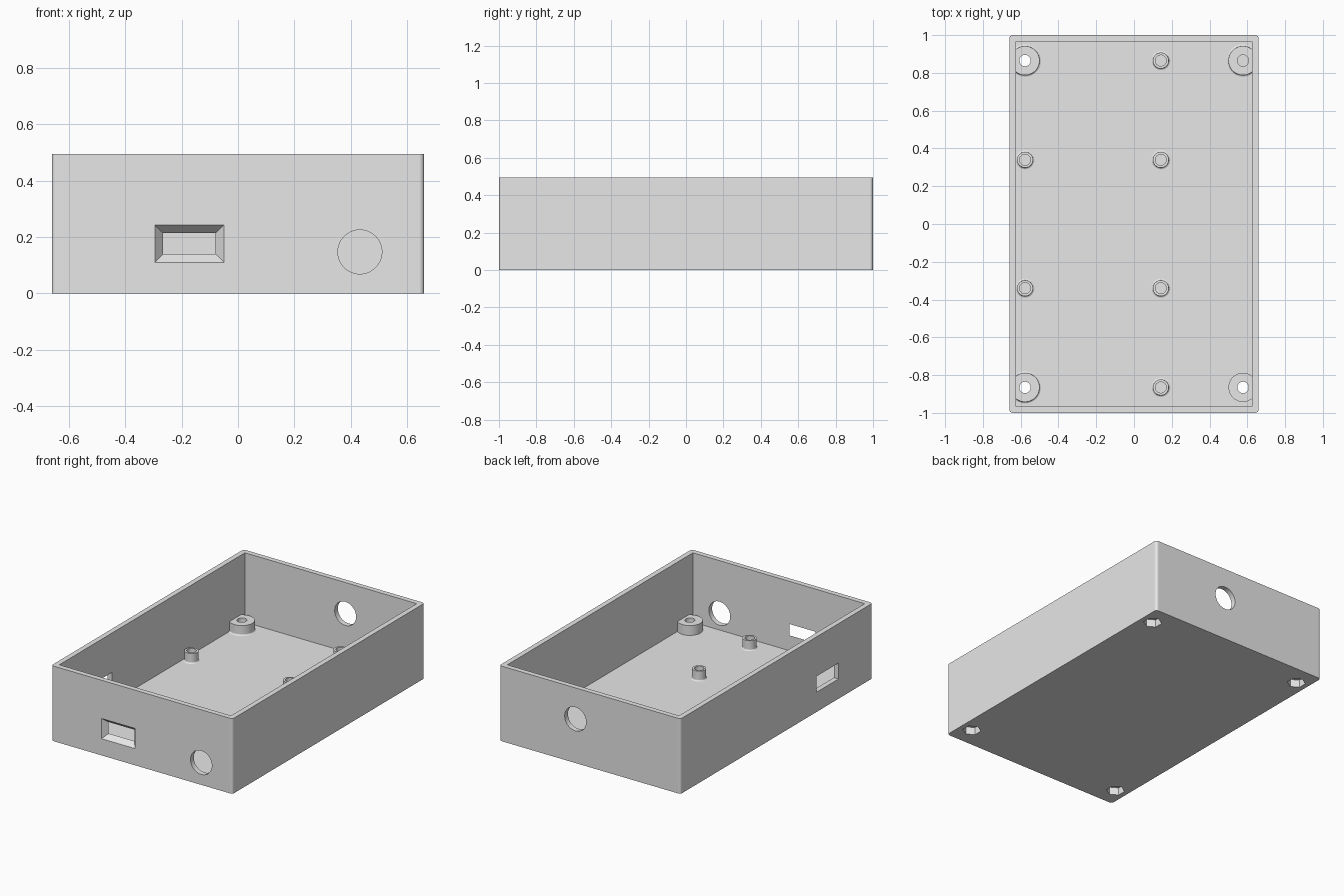
import bpy, bmesh, math
from mathutils import Matrix, Vector

HX, HY, H = 0.66, 1.0, 0.495      # outer half sizes and height
WALL, FLOOR, TOP = 0.034, 0.038, 0.103
SCREW_X, SCREW_Y = 0.577, 0.865

cube = bpy.data.objects.get("Cube")
if cube:
    bpy.data.objects.remove(cube, do_unlink=True)

grey = bpy.data.materials.new("plain_grey")
grey.use_nodes = True
grey.diffuse_color = (0.8, 0.8, 0.8, 1)
grey.node_tree.nodes["Principled BSDF"].inputs["Base Color"].default_value = (0.8, 0.8, 0.8, 1)


def make(name, bm):
    bmesh.ops.recalc_face_normals(bm, faces=bm.faces)
    mesh = bpy.data.meshes.new(name)
    bm.to_mesh(mesh)
    bm.free()
    mesh.materials.append(grey)
    obj = bpy.data.objects.new(name, mesh)
    bpy.context.scene.collection.objects.link(obj)
    return obj


def box(name, lo, hi, corner=0):
    bm = bmesh.new()
    lo, hi = Vector(lo), Vector(hi)
    size = hi - lo
    bmesh.ops.create_cube(bm, size=1, matrix=Matrix.Translation((lo + hi) / 2) @ Matrix.Diagonal((*size, 1)))
    if corner:
        upright = [e for e in bm.edges if abs(e.verts[0].co.z - e.verts[1].co.z) > 0.1]
        bmesh.ops.bevel(bm, geom=upright, offset=corner, segments=4, profile=0.5, affect='EDGES')
    return make(name, bm)


def cylinder(name, centre, radius, depth, sides=48, rot=None):
    bm = bmesh.new()
    matrix = Matrix.Translation(centre) @ (rot or Matrix())
    bmesh.ops.create_cone(bm, cap_ends=True, segments=sides, radius1=radius, radius2=radius,
                          depth=depth, matrix=matrix)
    return make(name, bm)


def post(name, x, y, radius, fillet):
    # Lathed post with a small fillet where it meets the floor
    base = FLOOR / 2
    profile = [(0, base), (radius + fillet, base)]
    if fillet:
        for i in range(5):
            a = math.radians(270 - 90 * i / 4)
            profile.append((radius + fillet + fillet * math.cos(a), FLOOR + fillet + fillet * math.sin(a)))
    profile += [(radius, TOP), (0, TOP)]
    bm = bmesh.new()
    verts = [bm.verts.new((x + r, y, z)) for r, z in profile]
    edges = [bm.edges.new(pair) for pair in zip(verts, verts[1:])]
    bmesh.ops.spin(bm, geom=verts + edges, cent=(x, y, 0), axis=(0, 0, 1),
                   angle=math.tau, steps=48, use_merge=True)
    bmesh.ops.remove_doubles(bm, verts=bm.verts, dist=1e-5)
    return make(name, bm)


def combine(target, tool, operation):
    mod = target.modifiers.new("combine", 'BOOLEAN')
    mod.operation, mod.solver, mod.object = operation, 'EXACT', tool
    with bpy.context.temp_override(object=target, active_object=target):
        bpy.ops.object.modifier_apply(modifier=mod.name)
    bpy.data.objects.remove(tool, do_unlink=True)


# Open tray
case = box("enclosure_base", (-HX, -HY, 0), (HX, HY, H), corner=0.018)
combine(case, box("cavity", (WALL - HX, WALL - HY, FLOOR), (HX - WALL, HY - WALL, H + 0.1)), 'DIFFERENCE')

# Corner screw bosses, kept inside the walls
corners = [(sx * SCREW_X, sy * SCREW_Y) for sx in (-1, 1) for sy in (-1, 1)]
for x, y in corners:
    plain = x > 0 and y < 0
    boss = post("screw_boss", x, y, 0.077, 0 if plain else 0.009)
    combine(boss, box("clip", (-HX + 0.015, -HY + 0.015, 0), (HX - 0.015, HY - 0.015, H)), 'INTERSECT')
    combine(case, boss, 'UNION')

# Board standoffs with blind holes
standoffs = [(0.142, s * y) for y in (0.34, SCREW_Y) for s in (-1, 1)]
standoffs += [(-SCREW_X, s * 0.34) for s in (-1, 1)]
for x, y in standoffs:
    combine(case, post("standoff", x, y, 0.042, 0.009), 'UNION')
    combine(case, cylinder("pilot_hole", (x, y, TOP), 0.029, 0.1), 'DIFFERENCE')

# Screw holes and hexagonal nut pockets underneath
for x, y in corners:
    combine(case, cylinder("screw_hole", (x, y, 0.1), 0.03, 0.4), 'DIFFERENCE')
    combine(case, cylinder("nut_pocket", (x, y, 0), 0.057, 0.1, sides=6), 'DIFFERENCE')

# Round openings in the front and back walls
turn = Matrix.Rotation(math.pi / 2, 4, 'X')
for x, y, z in [(0.432, -HY, 0.147), (0.106, HY, 0.29)]:
    combine(case, cylinder("round_opening", (x, y, z), 0.078, 0.15, sides=64, rot=turn), 'DIFFERENCE')

# Tapered front socket opening
bm = bmesh.new()
bmesh.ops.create_cube(bm, size=2)
for v in bm.verts:
    y = -1.01 if v.co.y < 0 else -0.95
    shrink = 0.029 * (y + HY) / WALL
    v.co = (-0.1725 + v.co.x * (0.1225 - shrink), y, 0.1765 + v.co.z * (0.0665 - shrink))
combine(case, make("socket_opening", bm), 'DIFFERENCE')

# Rectangular opening in the right wall
combine(case, box("side_opening", (-HX - 0.05, -0.645, 0.13), (-HX + 0.05, -0.415, 0.235)), 'DIFFERENCE')

# Smooth round surfaces, keep flats flat
bpy.ops.object.select_all(action='DESELECT')
case.select_set(True)
bpy.context.view_layer.objects.active = case
bpy.ops.object.shade_smooth_by_angle(angle=math.radians(30))
weighted = case.modifiers.new("flat_faces", 'WEIGHTED_NORMAL')
weighted.keep_sharp = True
